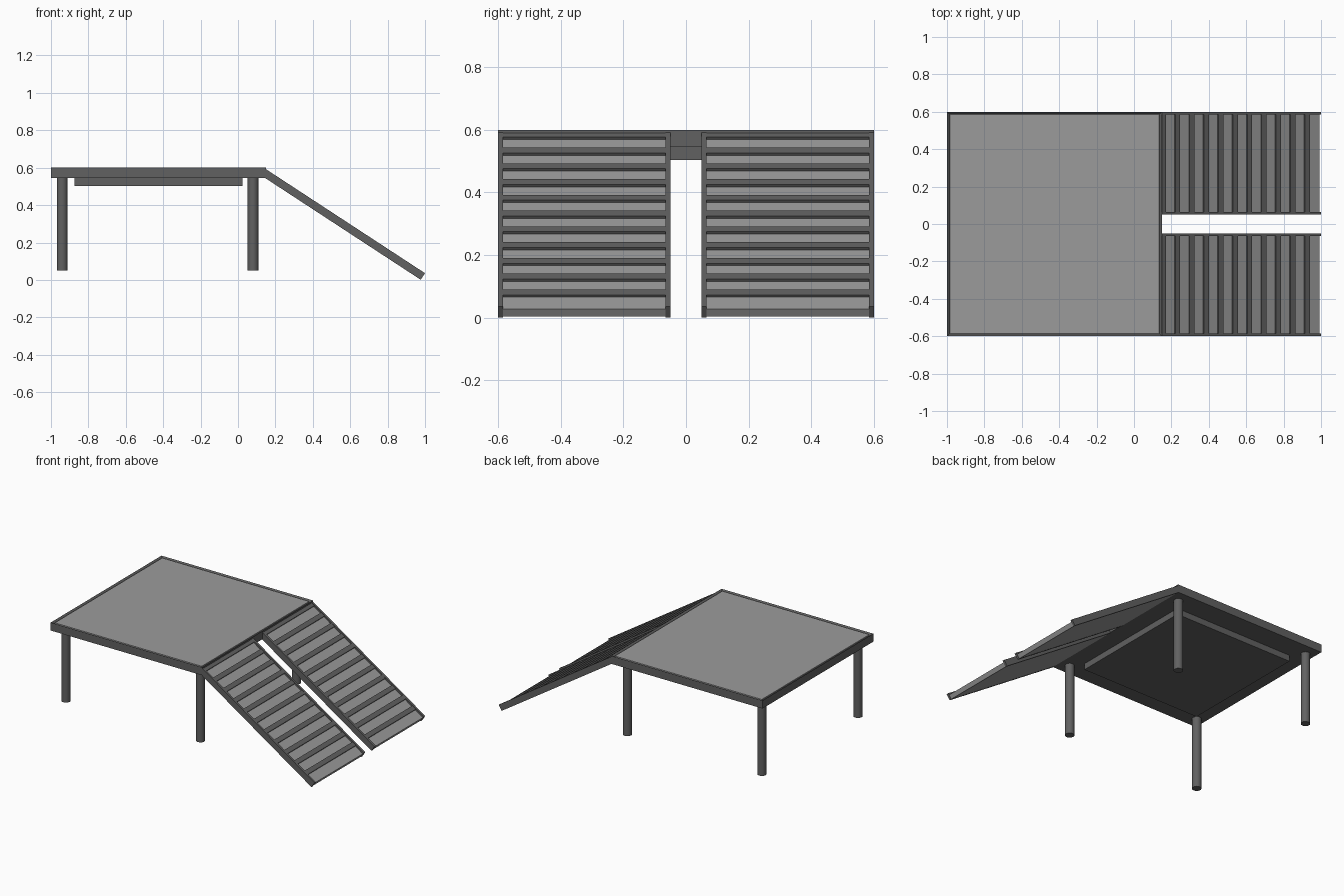
import bpy, bmesh, math
from mathutils import Vector

if "Cube" in bpy.data.objects:
    bpy.data.objects.remove(bpy.data.objects["Cube"])


def material(name, v):
    m = bpy.data.materials.new(name)
    m.diffuse_color = (v, v, v, 1)
    m.use_nodes = True
    m.node_tree.nodes["Principled BSDF"].inputs["Base Color"].default_value = m.diffuse_color
    return m


DARK = material("dark_grey", 0.12)
LIGHT = material("light_grey", 0.33)


def finish(name, bm, mat):
    bmesh.ops.recalc_face_normals(bm, faces=bm.faces)
    me = bpy.data.meshes.new(name)
    bm.to_mesh(me)
    bm.free()
    ob = bpy.data.objects.new(name, me)
    me.materials.append(mat)
    bpy.context.collection.objects.link(ob)
    return ob


def prism(bm, profile, y0, y1):
    """Extrude an x-z profile from y0 to y1."""
    f = bm.faces.new([bm.verts.new((x, y0, z)) for x, z in profile])
    ext = bmesh.ops.extrude_face_region(bm, geom=[f])["geom"]
    bmesh.ops.translate(bm, vec=(0, y1 - y0, 0),
                        verts=[v for v in ext if isinstance(v, bmesh.types.BMVert)])


def box(bm, x0, x1, y0, y1, z0, z1):
    prism(bm, [(x0, z0), (x1, z0), (x1, z1), (x0, z1)], y0, y1)


# Platform tray with a narrow raised rim
bm = bmesh.new()
box(bm, -1, 0.15, -0.6, 0.6, 0.545, 0.6)
top = max(bm.faces, key=lambda f: f.calc_center_median().z)
bmesh.ops.inset_region(bm, faces=[top], thickness=0.018)
bmesh.ops.translate(bm, vec=(0, 0, -0.012), verts=top.verts)
finish("platform_frame", bm, DARK)

# Light top panel inside the rim
bm = bmesh.new()
box(bm, -0.982, 0.132, -0.582, 0.582, 0.586, 0.596)
finish("platform_panel", bm, LIGHT)

# Block under the platform
bm = bmesh.new()
box(bm, -0.875, 0.025, -0.445, 0.445, 0.503, 0.547)
finish("under_block", bm, DARK)

# Four round legs
for xname, x in (("back", -0.94), ("ramp_side", 0.08)):
    for yname, y in (("near", -0.52), ("far", 0.52)):
        bpy.ops.mesh.primitive_cylinder_add(vertices=24, radius=0.029, depth=0.497,
                                            location=(x, y, 0.2985))
        leg = bpy.context.object
        leg.name = f"leg_{xname}_{yname}"
        leg.data.materials.append(DARK)
        bpy.ops.object.shade_smooth_by_angle(angle=math.radians(30))

# Ramp slope: points at a given x on the rail top line, lowered square to the slope
TOP, END = Vector((0.148, 0.593)), Vector((1.0, 0.036))
ALONG = (END - TOP).normalized()
DOWN = Vector((ALONG.y, -ALONG.x))
SLOPE = ALONG.y / ALONG.x


def at(x, depth):
    return Vector((x, TOP.y + SLOPE * (x - TOP.x))) + DOWN * depth


def strip(x0, x1, d0, d1, plumb=False):
    """Slope-aligned profile; plumb keeps the upper end vertical against the platform."""
    shift = -DOWN.x * d1 if plumb else 0
    return [at(x0, d0), at(x1, d0), at(x1, d1), at(x0 + shift, d1)]


RAIL_W = 0.015
for name, y0, y1 in (("near", -0.6, -0.05), ("far", 0.05, 0.6)):
    # Side rails
    bm = bmesh.new()
    for a in (y0, y1 - RAIL_W):
        prism(bm, strip(TOP.x, 1.0, 0, 0.042, True), a, a + RAIL_W)
    finish(f"ramp_rails_{name}", bm, DARK)

    # Sloped deck
    bm = bmesh.new()
    prism(bm, strip(TOP.x, 0.998, 0.011, 0.041, True), y0 + RAIL_W, y1 - RAIL_W)
    finish(f"ramp_deck_{name}", bm, LIGHT)

    # Cross cleats
    bm = bmesh.new()
    for i in range(11):
        x = 0.145 + 0.077 * i
        prism(bm, strip(x, x + 0.026, 0.002, 0.013), y0 + RAIL_W, y1 - RAIL_W)
    finish(f"ramp_cleats_{name}", bm, DARK)
